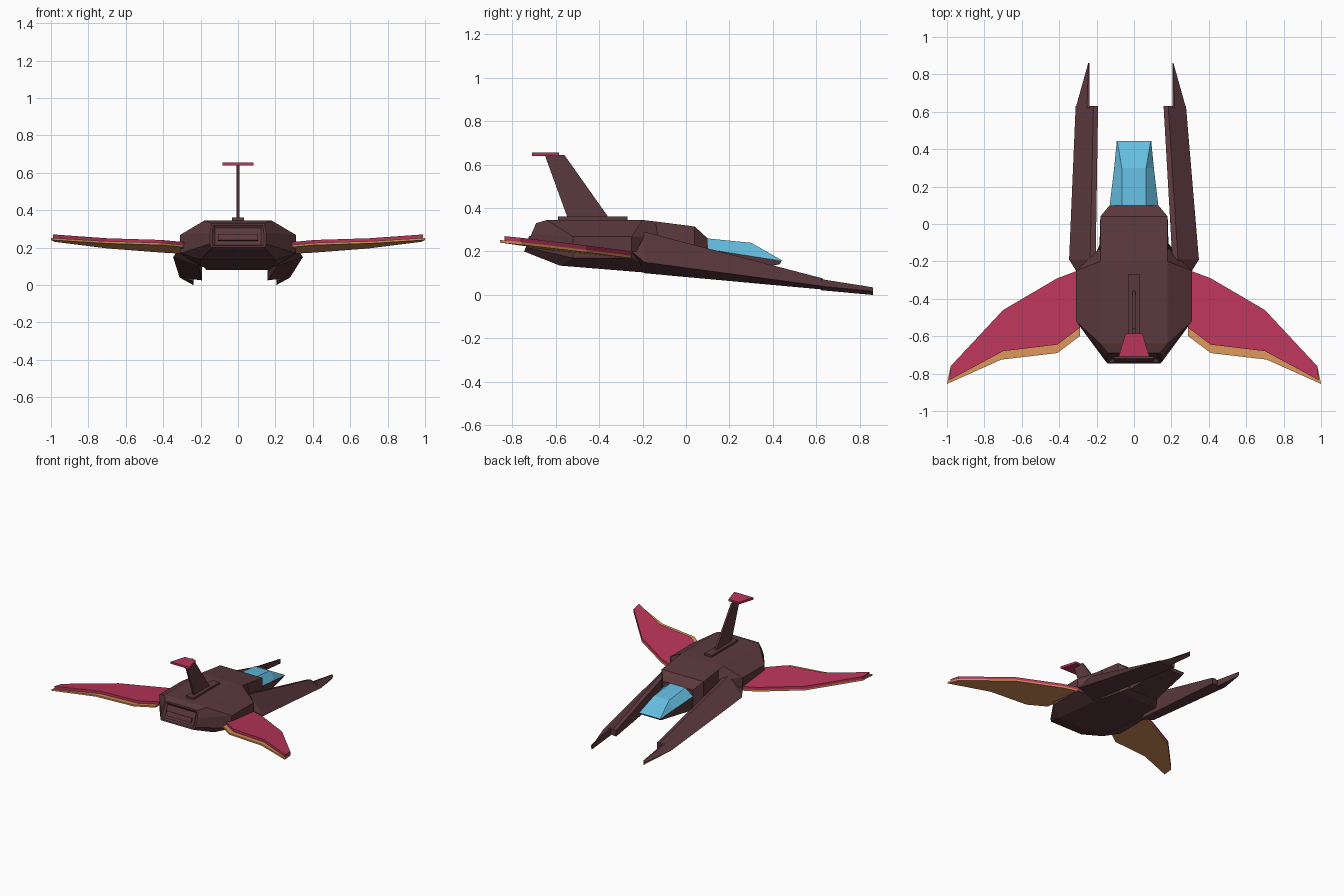
import bpy, bmesh

if "Cube" in bpy.data.objects:
    bpy.data.objects.remove(bpy.data.objects["Cube"])


def mat(name, rgb):
    m = bpy.data.materials.new(name)
    m.diffuse_color = (*rgb, 1)
    m.use_nodes = True
    m.node_tree.nodes["Principled BSDF"].inputs["Base Color"].default_value = m.diffuse_color
    return m


HULL = mat("dark maroon", (0.105, 0.041, 0.047))
RED = mat("crimson", (0.49, 0.036, 0.10))
ORANGE = mat("orange", (0.68, 0.29, 0.10))
GLASS = mat("canopy blue", (0.13, 0.51, 0.74))


def loft(name, rings, material, inset_start=False):
    """Skin a closed solid through rings of matching points."""
    bm = bmesh.new()
    vs = [[bm.verts.new(p) for p in r] for r in rings]
    n = len(rings[0])
    for a, b in zip(vs, vs[1:]):
        for i in range(n):
            j = (i + 1) % n
            bm.faces.new((a[i], a[j], b[j], b[i]))
    first = bm.faces.new(vs[0][::-1])
    bm.faces.new(vs[-1])
    bmesh.ops.recalc_face_normals(bm, faces=bm.faces)
    if inset_start:
        bmesh.ops.inset_region(bm, faces=[first], thickness=0.012)
        bmesh.ops.inset_region(bm, faces=[first], thickness=0.016, depth=-0.015)
    me = bpy.data.meshes.new(name)
    bm.to_mesh(me)
    bm.free()
    me.materials.append(material)
    ob = bpy.data.objects.new(name, me)
    bpy.context.collection.objects.link(ob)
    return ob


def sym(half):
    """Half section (right side, top to bottom) to a full ring."""
    return half + [(-x, y, z) for x, y, z in reversed(half)]


def slab(name, outline, z0, z1, material):
    return loft(name, [[(x, y, z) for x, y in outline] for z in (z0, z1)], material)


# Faceted fuselage with recessed engine face at the rear
loft("fuselage", [sym(h) for h in (
    [(.14, -.69, .33), (.15, -.711, .28), (.15, -.7365, .22), (.14, -.745, .20)],
    [(.18, -.64, .345), (.31, -.52, .268), (.31, -.52, .17), (.20, -.58, .135)],
    [(.18, -.20, .345), (.31, -.25, .268), (.31, -.25, .17), (.20, -.15, .10)],
    [(.18, -.14, .338), (.185, -.13, .27), (.185, -.13, .15), (.18, -.10, .095)],
    [(.18, .04, .315), (.18, .04, .25), (.18, .04, .14), (.17, .04, .08)],
    [(.13, .10, .26), (.13, .10, .21), (.13, .10, .15), (.13, .10, .098)],
)], HULL, True)

# Engine slot bar inside the recess
loft("engine_bar", [
    [(s * .108, -.722 - d, .235 + d * .5) for s in (-1, 1)] +
    [(s * .108, -.708 - d, .268 + d * .5) for s in (1, -1)] for d in (0, .012)], HULL)

# Nose under the canopy, and the canopy
loft("nose", [sym([(.13, .09, .212), (.12, .09, .098)]),
              sym([(.09, .44, .156), (.085, .43, .14)])], HULL)
loft("canopy", [sym([(.065, .10, .26), (.13, .10, .21)]),
                sym([(.065, .30, .24), (.106, .30, .178)]),
                sym([(.088, .435, .163), (.092, .445, .156)])], GLASS)


# Forward prongs: the two sit slightly off symmetry
def prong(name, s, shift):
    def ring(pts, y, dx):
        return [(s * x + dx, y, z) for x, z in pts]
    loft(name, [
        ring([(.22, .22), (.25, .23), (.31, .20), (.22, .14)], -.25, 0),
        ring([(.205, .285), (.235, .29), (.347, .15), (.21, .10)], -.19, 0),
        ring([(.175, .072), (.20, .076), (.295, .04), (.175, .025)], .63, shift)], HULL)
    loft(name + "_tip", [
        ring([(.222, .073), (.235, .073), (.295, .04), (.222, .022)], .62, shift),
        ring([(.222, .035), (.226, .035), (.228, .018), (.222, 0)], .86, shift)], HULL)


prong("right_prong", 1, -.017)
prong("left_prong", -1, -.017)

# Swept wings: crimson upper skin over an orange lower skin
LEAD = [(.29, -.245), (.41, -.29), (.70, -.46), (.98, -.76)]
RED_TRAIL = [(.988, -.835), (.70, -.68), (.41, -.645), (.29, -.555)]
ORANGE_TRAIL = [(1.0, -.855), (.71, -.725), (.41, -.69), (.29, -.60)]


def wing(name, trail, top, thick, material):
    for side, s in (("right", 1), ("left", -1)):
        loft(f"{side}_{name}", [
            [(s * x, y, top + .018 * (x - .31) - .1 * (y + .57) - d) for x, y in LEAD + trail]
            for d in (0, thick)], material)


wing("wing_upper", RED_TRAIL, .232, .02, RED)
wing("wing_lower", ORANGE_TRAIL, .212, .012, ORANGE)

# Tail fin on its base, with the crimson cap
slab("fin_base", [(-.032, -.59), (.032, -.59), (.032, -.27), (-.032, -.27)], .34, .36, HULL)
loft("tail_fin", [[(x, y, z) for y, z in
                   ((-.545, .355), (-.355, .355), (-.56, .645), (-.65, .645))]
                  for x in (-.007, .007)], HULL)
slab("fin_cap", [(-.082, -.708), (.082, -.708), (.045, -.585), (-.045, -.585)], .639, .655, RED)
